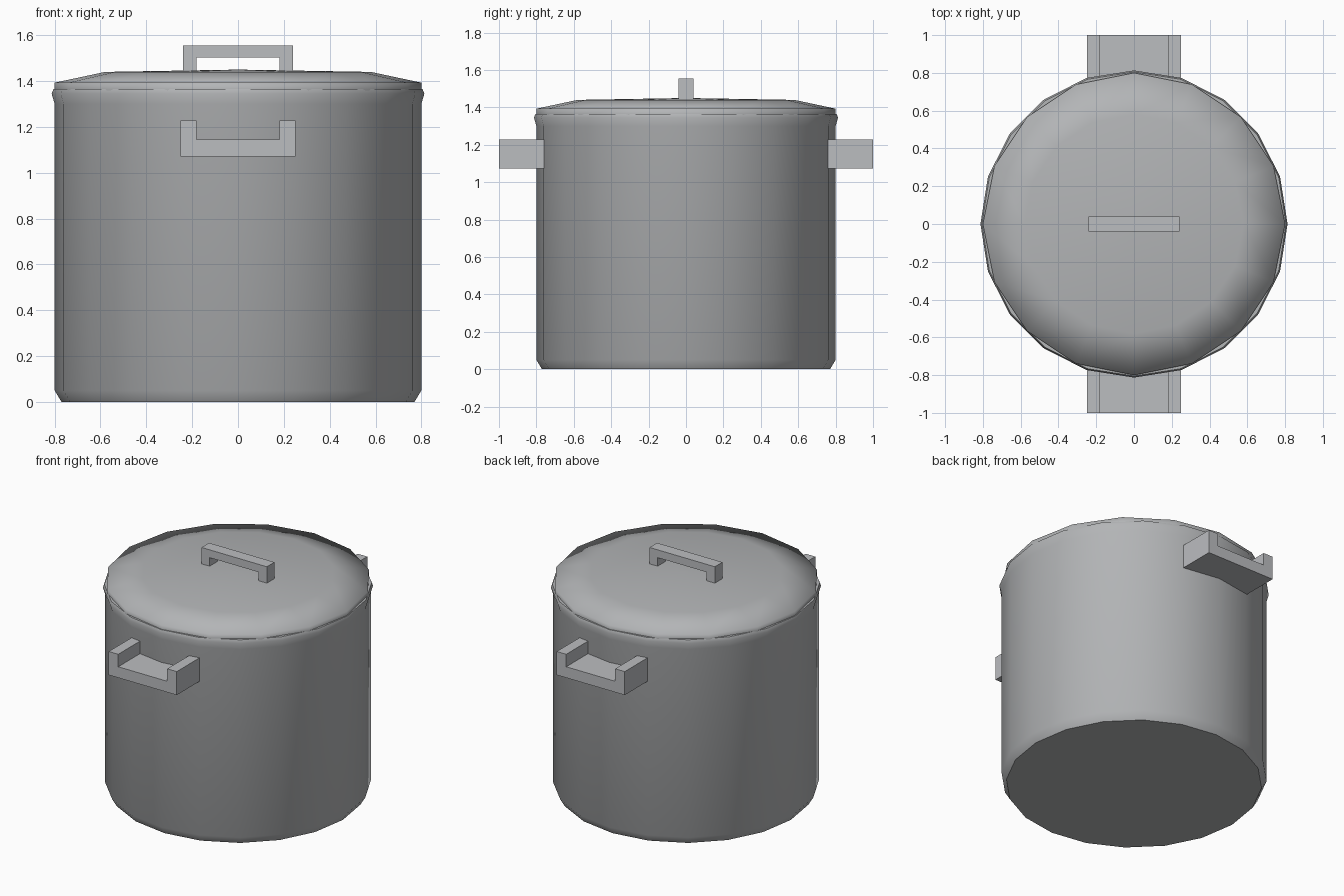
import bpy, bmesh, math

cube = bpy.data.objects.get("Cube")
if cube:
    bpy.data.objects.remove(cube, do_unlink=True)


def material(name, colour):
    mat = bpy.data.materials.new(name)
    mat.use_nodes = True
    mat.diffuse_color = colour
    mat.node_tree.nodes["Principled BSDF"].inputs["Base Color"].default_value = colour
    return mat


steel = material("brushed steel", (0.45, 0.46, 0.47, 1))
handle_steel = material("handle steel", (0.5, 0.51, 0.53, 1))


def finish(name, bm, mat, smooth_angle=None):
    bmesh.ops.recalc_face_normals(bm, faces=bm.faces)
    mesh = bpy.data.meshes.new(name)
    bm.to_mesh(mesh)
    bm.free()
    mesh.materials.append(mat)
    obj = bpy.data.objects.new(name, mesh)
    bpy.context.collection.objects.link(obj)
    if smooth_angle:
        bpy.ops.object.select_all(action="DESELECT")
        obj.select_set(True)
        bpy.context.view_layer.objects.active = obj
        bpy.ops.object.shade_smooth_by_angle(angle=math.radians(smooth_angle))
    return obj


def lathe(name, profile, sides, mat, smooth_angle):
    """Stack rings of (radius, height) and close both ends."""
    bm = bmesh.new()
    rings = []
    for r, z in profile:
        angles = [math.tau * i / sides for i in range(sides)]
        rings.append([bm.verts.new((r * math.cos(a), r * math.sin(a), z)) for a in angles])
    for low, high in zip(rings, rings[1:]):
        for i in range(sides):
            j = (i + 1) % sides
            bm.faces.new((low[i], low[j], high[j], high[i]))
    bm.faces.new(rings[0])
    bm.faces.new(rings[-1])
    return finish(name, bm, mat, smooth_angle)


def bracket(name, outline, y0, y1, mat):
    """Extrude an x-z outline along y."""
    bm = bmesh.new()
    face = bm.faces.new([bm.verts.new((x, y0, z)) for x, z in outline])
    out = bmesh.ops.extrude_face_region(bm, geom=[face])["geom"]
    moved = [v for v in out if isinstance(v, bmesh.types.BMVert)]
    bmesh.ops.translate(bm, verts=moved, vec=(0, y1 - y0, 0))
    return finish(name, bm, mat)


def u_outline(half, inner, end, floor, back):
    """U shape with arms reaching end and a bar from floor to back."""
    return [(-half, end), (-half, back), (half, back), (half, end),
            (inner, end), (inner, floor), (-inner, floor), (-inner, end)]


# Pot body with bevelled foot and flared rim
lathe("pot_body", [(0.77, 0), (0.8, 0.05), (0.8, 1.3), (0.813, 1.345), (0.805, 1.365)],
      20, steel, 50)

# Shallow domed lid
lathe("lid", [(0.8, 1.36), (0.8, 1.393), (0.58, 1.44), (0.01, 1.45)], 16, steel, 80)

# Lid handle, arms pointing down
bracket("lid_handle", u_outline(0.24, 0.18, 1.43, 1.503, 1.555), -0.04, 0.04, handle_steel)

# Side handles, arms pointing up
side = u_outline(0.25, 0.18, 1.228, 1.145, 1.072)
bracket("front_handle", side, -1, -0.72, handle_steel)
bracket("back_handle", side, 0.72, 1, handle_steel)
